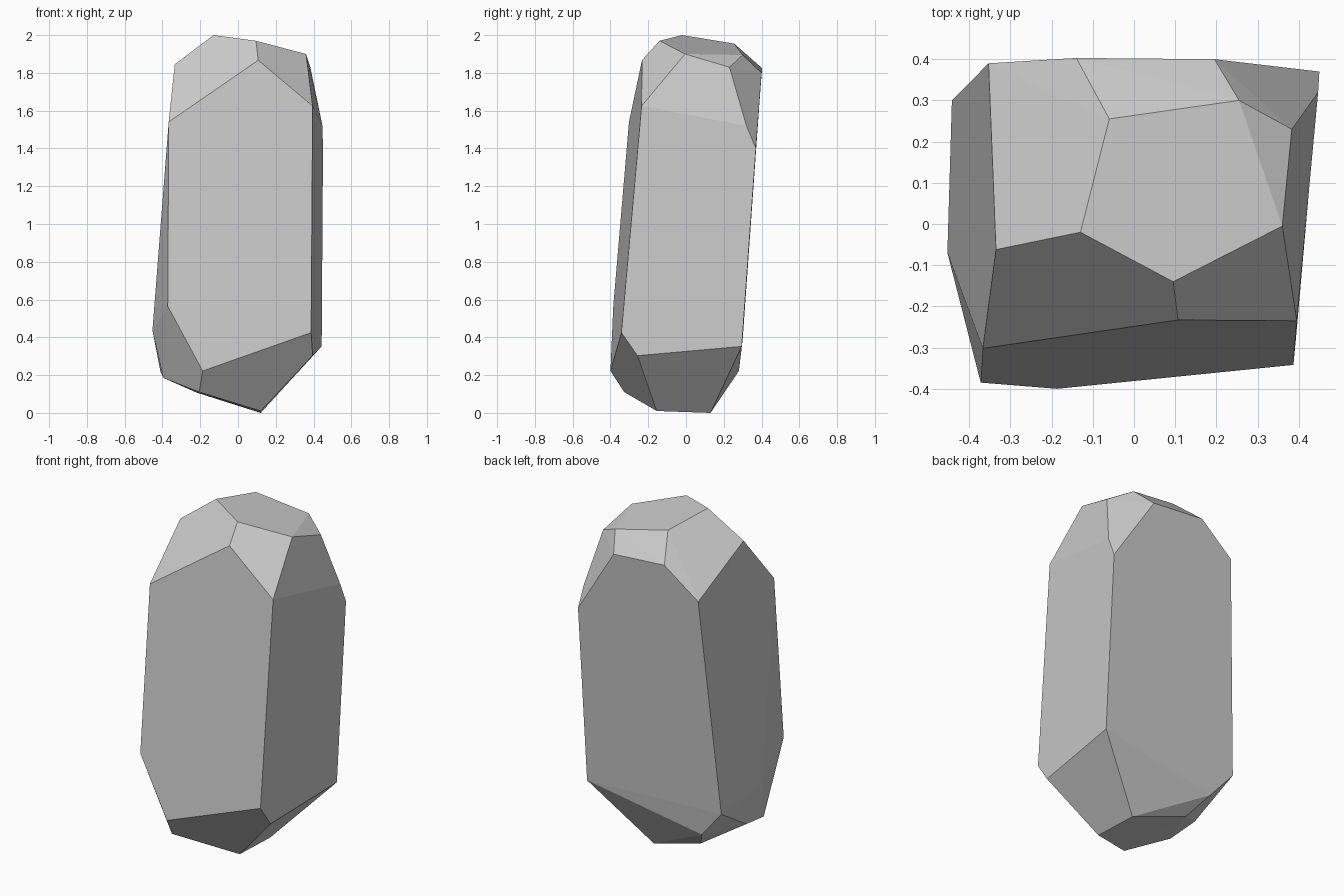
import bpy, bmesh, math

# Corner rings of the faceted stone, from the crown down to the foot
crown = [(-.13, -.02, 2.0), (.095, -.14, 1.97), (.36, -.005, 1.90),
         (.255, .30, 1.895), (-.06, .255, 1.955)]
shoulder = [(.107, -.233, 1.867), (.395, -.235, 1.625), (.383, .23, 1.83),
            (.447, .32, 1.52), (.45, .37, 1.40), (.195, .40, 1.80),
            (-.14, .403, 1.825), (-.353, .39, 1.66), (-.335, -.062, 1.845),
            (-.367, -.302, 1.54)]
waist = [(-.372, -.385, .565), (-.187, -.40, .222), (.387, -.342, .425),
         (.395, -.257, .303), (.443, .295, .352), (-.442, .30, .388),
         (-.453, -.07, .437)]
foot = [(.12, .13, 0), (.12, -.155, .01), (-.205, -.327, .11),
        (-.395, -.165, .185), (-.41, .02, .215), (-.30, .28, .222),
        (-.218, .173, .107)]

# Stone body: convex skin around the rings, near-flat triangles merged to facets
bm = bmesh.new()
for co in crown + shoulder + waist + foot:
    bm.verts.new(co)
bmesh.ops.convex_hull(bm, input=bm.verts[:])
bmesh.ops.delete(bm, geom=[v for v in bm.verts if not v.link_faces], context='VERTS')
bmesh.ops.dissolve_limit(bm, angle_limit=math.radians(2.5),
                         verts=bm.verts[:], edges=bm.edges[:])
bmesh.ops.recalc_face_normals(bm, faces=bm.faces[:])

mesh = bpy.data.meshes.new("faceted_stone")
bm.to_mesh(mesh)
bm.free()
stone = bpy.data.objects.new("faceted_stone", mesh)
bpy.context.collection.objects.link(stone)
